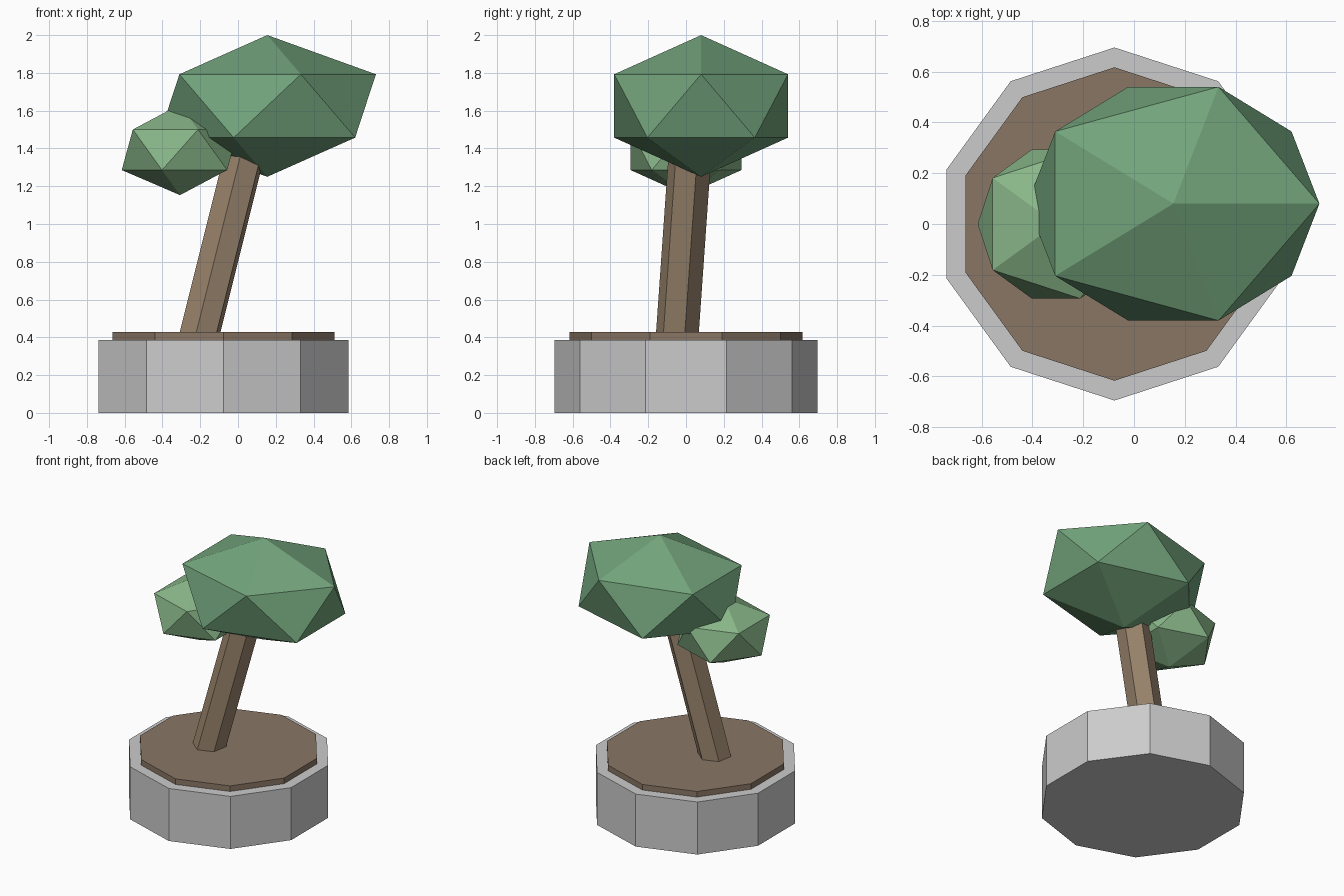
import bpy
import math

if "Cube" in bpy.data.objects:
    bpy.data.objects.remove(bpy.data.objects["Cube"])


def paint(obj, name, color):
    mat = bpy.data.materials.get(name) or bpy.data.materials.new(name)
    mat.diffuse_color = (*color, 1)
    mat.use_nodes = True
    mat.node_tree.nodes["Principled BSDF"].inputs["Base Color"].default_value = mat.diffuse_color
    obj.data.materials.append(mat)


def prism(name, sides, radius, x, y, z0, z1, turn=0.0):
    bpy.ops.mesh.primitive_cylinder_add(vertices=sides, radius=radius, depth=z1 - z0,
                                        location=(x, y, (z0 + z1) / 2),
                                        rotation=(0, 0, turn))
    obj = bpy.context.object
    obj.name = name
    bpy.ops.object.transform_apply(location=True, rotation=True, scale=True)
    return obj


def leaf_clump(name, center, scale, color):
    bpy.ops.mesh.primitive_ico_sphere_add(subdivisions=1, radius=1, location=center)
    obj = bpy.context.object
    obj.name = name
    obj.scale = scale
    bpy.ops.object.transform_apply(location=True, rotation=True, scale=True)
    paint(obj, name + "_green", color)


# Ten-sided stone planter with a raised bed of soil
prism("planter", 10, 0.695, -0.077, 0, 0, 0.387)
soil = prism("soil", 10, 0.617, -0.077, 0, 0.34, 0.428)
paint(soil, "soil_brown", (0.25, 0.18, 0.13))

# Leaning six-sided trunk: a prism sheared sideways with height
trunk = prism("trunk", 6, 0.115, -0.2, -0.045, 0.4, 1.5, math.radians(-10))
for v in trunk.data.vertices:
    rise = v.co.z - 0.43
    v.co.x += 0.25 * rise
    v.co.y += 0.07 * rise
paint(trunk, "bark_brown", (0.32, 0.23, 0.15))

# Faceted foliage
leaf_clump("large_foliage", (0.155, 0.08, 1.625), (0.643, 0.541, 0.375), (0.17, 0.37, 0.2))
leaf_clump("small_foliage", (-0.307, 0, 1.393), (0.345, 0.345, 0.24), (0.25, 0.47, 0.25))
